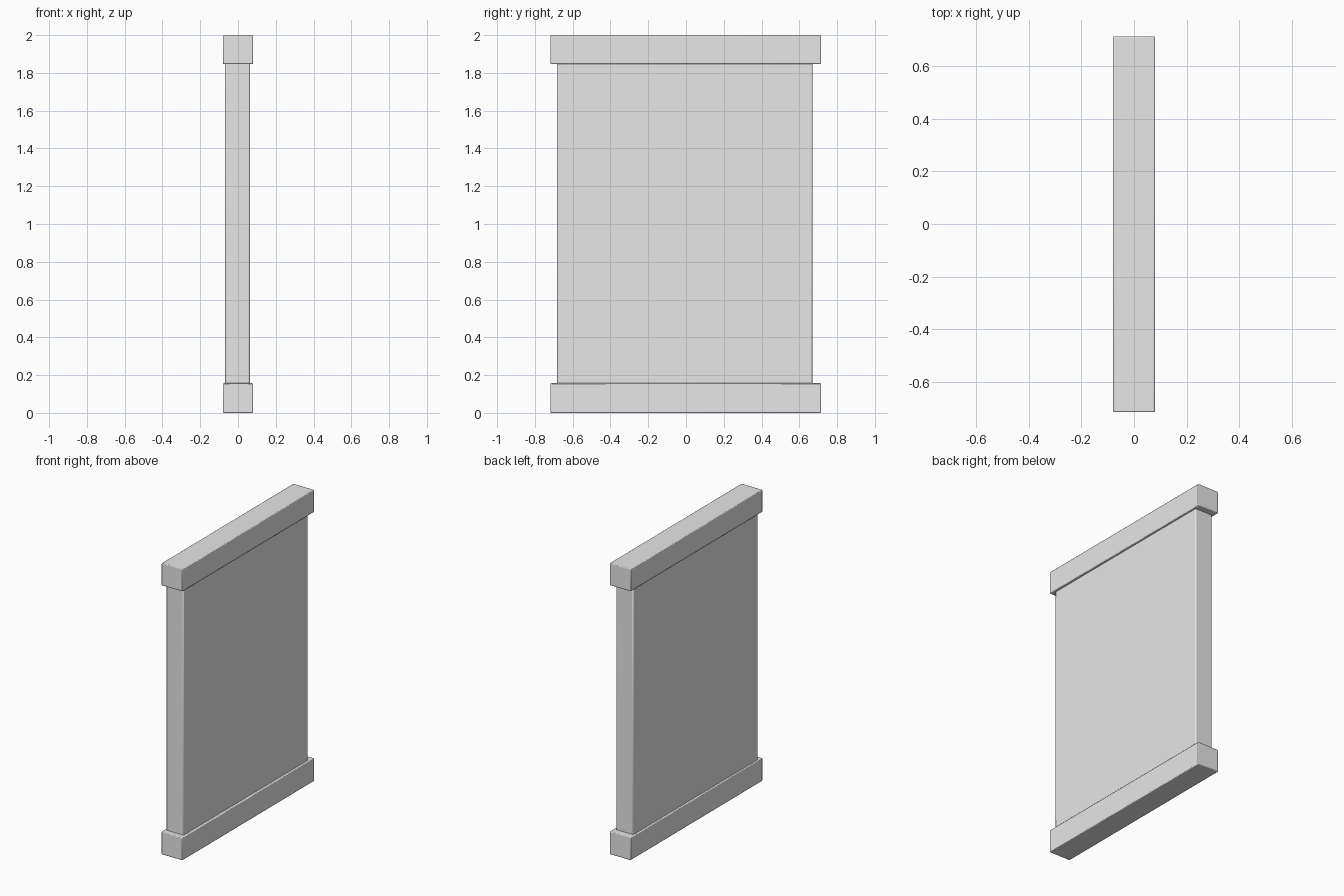
import bpy
import bmesh
from mathutils import Vector

cube = bpy.data.objects.get("Cube")
if cube:
    bpy.data.objects.remove(cube, do_unlink=True)

# Single plain grey
grey = bpy.data.materials.new("light_grey")
grey.use_nodes = True
color = (0.8, 0.8, 0.8, 1)
grey.diffuse_color = color
grey.node_tree.nodes["Principled BSDF"].inputs["Base Color"].default_value = color


def box(name, low, high, bevel):
    """Box between two corners with slightly softened edges."""
    low, high = Vector(low), Vector(high)
    bm = bmesh.new()
    bmesh.ops.create_cube(bm, size=1)
    for v in bm.verts:
        v.co = Vector(h if c > 0 else l for c, l, h in zip(v.co, low, high))
    mesh = bpy.data.meshes.new(name)
    bm.to_mesh(mesh)
    bm.free()
    mesh.materials.append(grey)
    obj = bpy.data.objects.new(name, mesh)
    bpy.context.collection.objects.link(obj)
    mod = obj.modifiers.new("soft_edges", "BEVEL")
    mod.width = bevel
    mod.segments = 2
    bpy.ops.object.select_all(action="DESELECT")
    obj.select_set(True)
    bpy.context.view_layer.objects.active = obj
    bpy.ops.object.shade_smooth_by_angle()
    return obj


# Thin slab held between the two rails
box("panel", (-0.068, -0.683, 0.1), (0.064, 0.67, 1.9), 0.008)

# Matching rails, overhanging the slab on every side
for name, bottom, top in (("bottom_rail", 0, 0.157), ("top_rail", 1.847, 2)):
    box(name, (-0.08, -0.717, bottom), (0.08, 0.715, top), 0.005)
